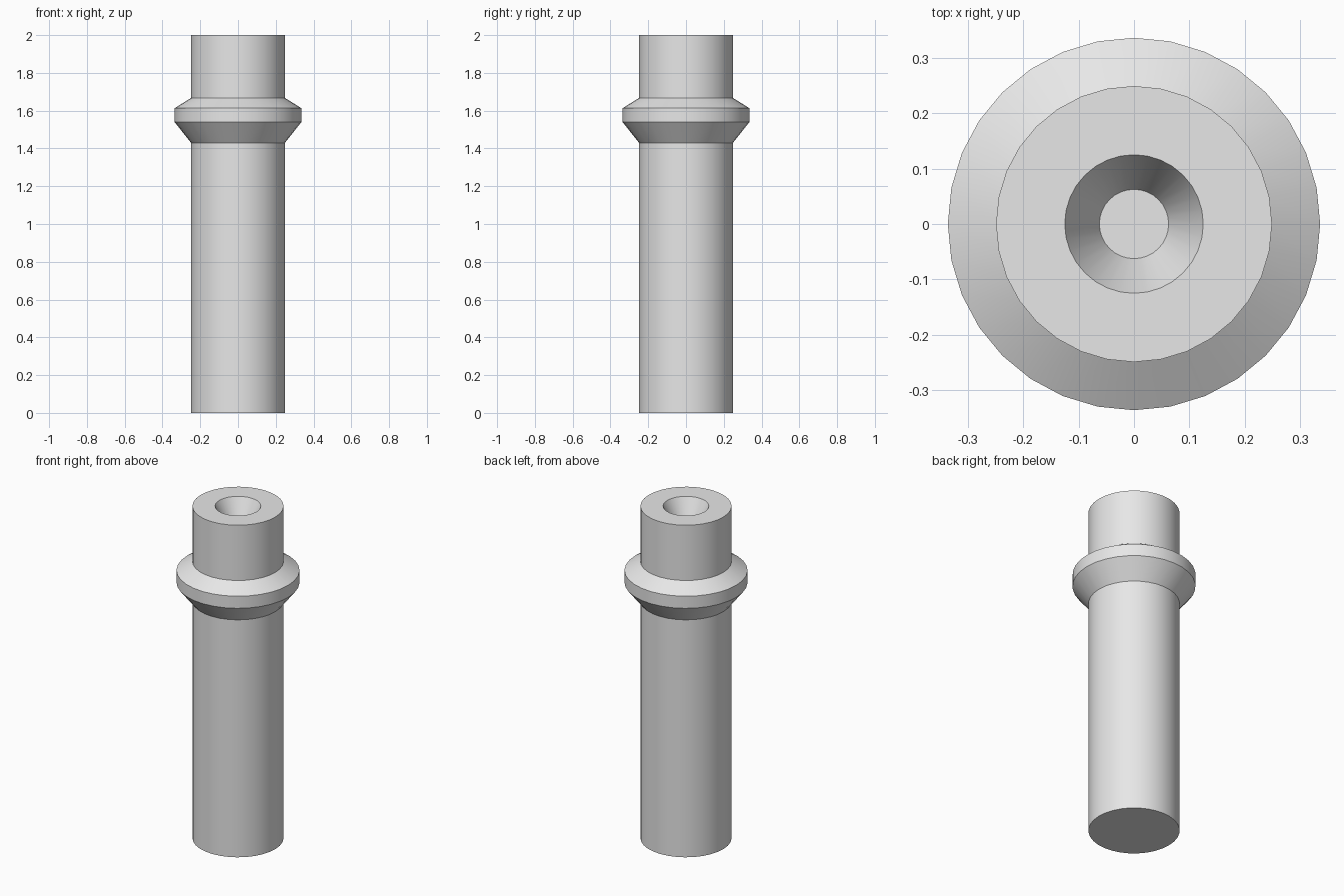
import bpy
import bmesh
from math import tau, radians
from mathutils import Matrix

SIDES = 32

cube = bpy.data.objects.get("Cube")
if cube:
    bpy.data.objects.remove(cube, do_unlink=True)

# Single plain grey
grey = bpy.data.materials.new("light_grey")
grey.use_nodes = True
colour = (0.8, 0.8, 0.8, 1)
grey.diffuse_color = colour
grey.node_tree.nodes["Principled BSDF"].inputs["Base Color"].default_value = colour


def turned_part(name, profile):
    """Turn a (radius, height) profile around z and cap both ends."""
    bm = bmesh.new()
    rings = []
    for radius, height in profile:
        ring = bmesh.ops.create_circle(
            bm, segments=SIDES, radius=radius,
            matrix=Matrix.Translation((0, 0, height)))
        rings.append(ring["verts"])
    for low, high in zip(rings, rings[1:]):
        for i in range(SIDES):
            j = (i + 1) % SIDES
            bm.faces.new((low[i], low[j], high[j], high[i]))
    bm.faces.new(rings[0])
    bm.faces.new(rings[-1])
    bmesh.ops.recalc_face_normals(bm, faces=bm.faces)
    mesh = bpy.data.meshes.new(name)
    bm.to_mesh(mesh)
    bm.free()
    mesh.materials.append(grey)
    obj = bpy.data.objects.new(name, mesh)
    bpy.context.collection.objects.link(obj)
    bpy.ops.object.select_all(action="DESELECT")
    obj.select_set(True)
    bpy.context.view_layer.objects.active = obj
    bpy.ops.object.shade_smooth_by_angle(angle=radians(30))
    return obj


# Shaft, bevelled collar, neck and tapered socket in one profile
shaft = [(0.249, 0), (0.249, 1.43)]
collar = [(0.336, 1.54), (0.336, 1.613)]
neck = [(0.249, 1.667), (0.249, 2)]
socket = [(0.125, 2), (0.0625, 1.875)]
turned_part("collared_post", shaft + collar + neck + socket)
